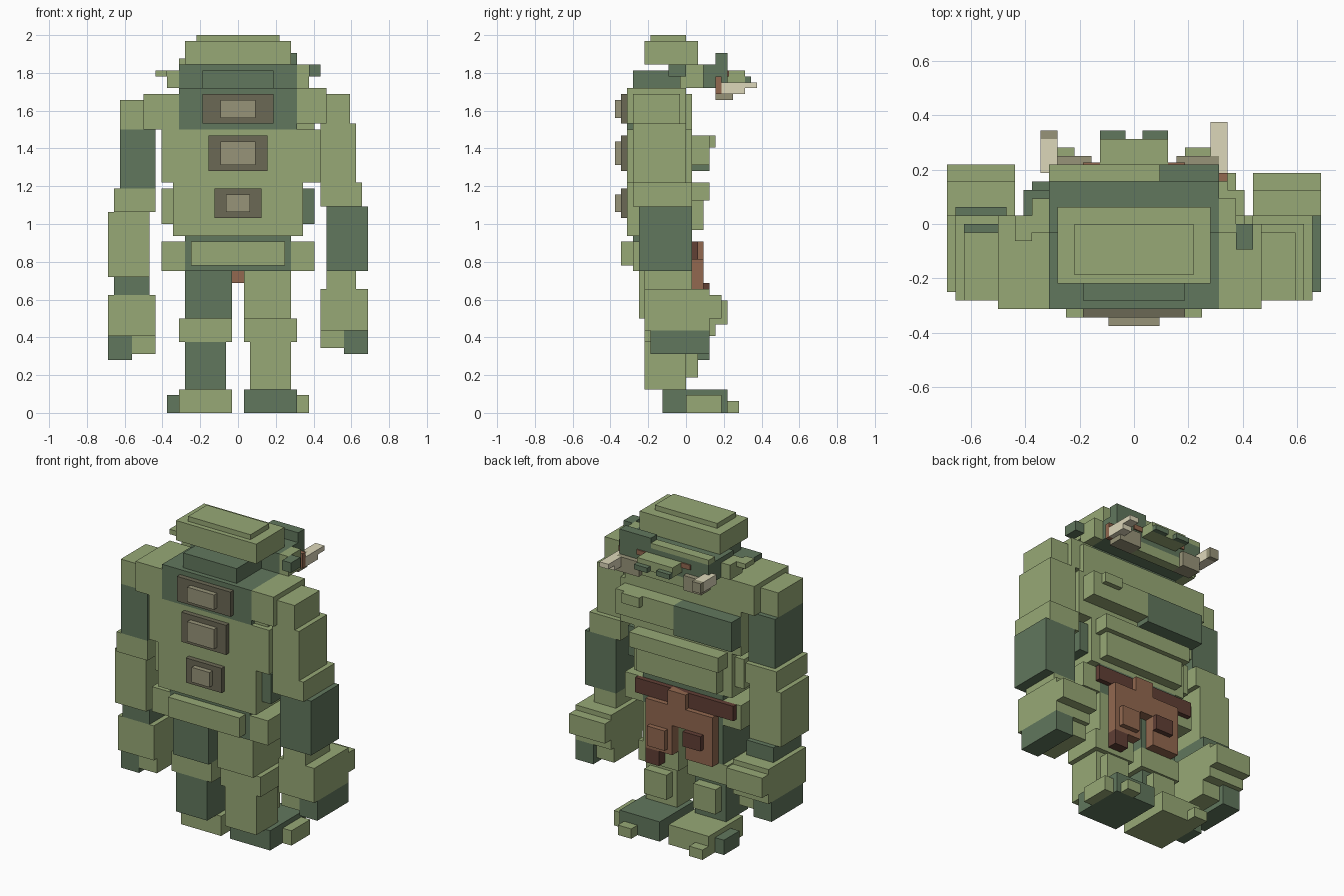
import bpy
import bmesh
from mathutils import Vector

cube = bpy.data.objects.get("Cube")
if cube:
    bpy.data.objects.remove(cube, do_unlink=True)

UNIT = 1 / 32  # every block sits on this grid


def material(name, r, g, b):
    mat = bpy.data.materials.new(name)
    mat.use_nodes = True
    mat.diffuse_color = (r, g, b, 1)
    shader = next(n for n in mat.node_tree.nodes if n.type == "BSDF_PRINCIPLED")
    shader.inputs["Base Color"].default_value = (r, g, b, 1)
    return mat


light = material("light olive skin", .31, .395, .18)
dark = material("dark green skin", .12, .185, .11)
taupe = material("dark taupe plate", .145, .138, .09)
stone = material("pale taupe stone", .31, .295, .19)
ivory = material("ivory tusk", .72, .68, .49)
brown = material("brown leather", .29, .14, .08)
umber = material("dark brown leather", .12, .05, .036)


def block(name, mat, x, y, z):
    """Box from (low, high) ranges in grid units."""
    mesh = bpy.data.meshes.new(name)
    bm = bmesh.new()
    bmesh.ops.create_cube(bm, size=1)
    low, high = (Vector(corner) * UNIT for corner in zip(x, y, z))
    for vert in bm.verts:
        vert.co = [low[i] if vert.co[i] < 0 else high[i] for i in range(3)]
    bm.to_mesh(mesh)
    bm.free()
    mesh.materials.append(mat)
    obj = bpy.data.objects.new(name, mesh)
    bpy.context.collection.objects.link(obj)


def side_block(side, name, mat, x, y, z):
    """Box given for the left side, flipped over x for the right side."""
    if side == "right":
        x = (-x[1], -x[0])
    block(side + "_" + name, mat, x, y, z)


# torso
block("upper_back", dark, (-10, 10), (-10, 0), (48, 55))
block("chest", light, (-13, 14), (-10, 1), (39, 48))
block("upper_chest", light, (-13, 13), (-9, 1), (48, 54))
block("waist", light, (-11, 11), (-10, 1), (30, 39))
block("belly_fold", light, (-10, 10), (1, 4), (36, 39))
block("lower_belly", light, (-9, 9), (1, 3), (31, 36))
block("pelvis", dark, (-9, 9), (-9, 1), (24, 30))
block("pelvis_back_plate", light, (-8, 8), (-11, -9), (25, 29))
block("chest_lump", light, (7, 11), (4, 5), (45, 47))
block("left_shoulder", light, (10, 15), (-10, 0), (49, 55))
block("right_shoulder", light, (-16, -10), (-10, 1), (48, 54))
for side, pec, flank, base in (("left", light, dark, 42), ("right", dark, light, 41)):
    side_block(side, "pectoral", pec, (0, 13), (1, 4), (base, 47))
    side_block(side, "flank", flank, (11, 13), (-8, 0), (32, 38))
    side_block(side, "hip", light, (9, 13), (-9, 1), (24, 29))

# stone plates set in the back
for name, half, inner, z in (("upper", 6, 3, (49, 54)), ("middle", 5, 3, (41, 47)),
                             ("lower", 4, 2, (33, 38))):
    block(name + "_spine_plate", taupe, (-half, half), (-11, -10), z)
    block(name + "_spine_stone", stone, (-inner, inner), (-12, -11), (z[0] + 1, z[1] - 1))

# loincloth
block("belt", umber, (-12, 10), (1, 2), (26, 29))
block("belt_buckle", brown, (-2, 2), (1, 3), (26, 29))
block("loincloth_top", brown, (-8, 7), (1, 3), (22, 26))
block("left_loin_flap", brown, (1, 7), (1, 3), (16, 22))
block("left_loin_flap_end", umber, (4, 7), (1, 3), (13, 16))
block("right_loin_flap", brown, (-8, -2), (1, 3), (16, 22))
block("left_loin_patch", brown, (2, 6), (3, 4), (17, 21))
block("right_loin_patch", umber, (-6, -2), (3, 4), (19, 22))

# legs and feet, with the two sides coloured differently
for side, upper, foot, outer, reach, toe in (("left", light, dark, light, 6, (6, 9)),
                                             ("right", dark, light, dark, 5, (7, 10))):
    side_block(side, "thigh", upper, (1, 9), (-8, 1), (16, 24))
    side_block(side, "knee", light, (1, 10), (-7, 1), (12, 16))
    side_block(side, "shin", upper, (2, 9), (-7, 0), (4, 12))
    side_block(side, "shin_pad", light, (3, 8), (0, 2), (6, 11))
    side_block(side, "foot", foot, (1, 10), (-4, 7), (0, 4))
    side_block(side, "outer_toe", outer, (10, 12), (0, reach), (0, 3))
    side_block(side, "front_toe", light, toe, (7, 9), (0, 2))

# arms: the right one hangs one grid step lower and reaches further forward
for side, drop, upper, fore, wrist in (("left", 0, light, dark, light),
                                       ("right", 1, dark, light, dark)):
    def arm(name, mat, x, y, z):
        side_block(side, name, mat, x, y, (z[0] - drop, z[1] - drop))

    arm("arm_top", light, (15 + drop, 19 + drop), (-9, -1), (49, 54))
    arm("upper_arm", upper, (14, 20), (-9, 0), (39, 49))
    arm("elbow", light, (14, 21), (-9, 1), (35, 39))
    arm("forearm", fore, (15, 22), (-8, 1), (24, 35))
    arm("wrist", wrist, (15, 20 + drop), (-7, 1 + drop), (21, 24))
    arm("hand", light, (14, 22), (-7, 4 + drop), (14, 21))
    arm("knuckles", light, (14, 22), (4 + drop, 6 + drop), (16, 20))
    arm("outer_fingers", dark, (18, 22), (-6, 4), (10, 14))
    arm("inner_fingers", light, (14, 18), (-6, 3), (11, 14))

# head
block("neck_hump", dark, (-6, 6), (-9, -1), (55, 58))
block("head", dark, (-10, 10), (-1, 7), (55, 59))
block("skull", light, (-9, 9), (-7, 2), (59, 63))
block("crown", light, (-7, 7), (-6, 0), (63, 64))
block("left_brow", dark, (3, 10), (5, 7), (59, 61))
block("right_brow", light, (-10, 3), (5, 7), (59, 60))
block("snout", light, (-4, 4), (7, 10), (56, 58))
block("jaw", light, (-5, 5), (5, 7), (53, 55))
block("left_ear_tip", dark, (12, 14), (-3, 0), (57, 59))
block("right_ear_tip", light, (-14, -12), (-2, 1), (57, 58))

# tusks and their roots
block("left_tusk_root", stone, (5, 10), (5, 8), (53, 56))
block("right_tusk_root", stone, (-9, -5), (5, 8), (53, 56))
block("left_tusk", ivory, (9, 11), (6, 10), (54, 56))
block("left_tusk_tip", ivory, (9, 11), (10, 12), (55, 56))
block("left_tusk_band", brown, (10, 11), (5, 6), (54, 57))
block("right_tusk", ivory, (-11, -9), (6, 10), (55, 57))
block("right_tusk_tip", stone, (-11, -9), (10, 11), (55, 57))

for side, top in (("left", 59), ("right", 58)):
    side_block(side, "nostril", dark, (1, 4), (10, 11), (56, 57))
    side_block(side, "eye", brown, (4, 6), (7, 7.25), (57, 58))
    side_block(side, "ear", light, (10, 12), (-1, 3), (55, top))
